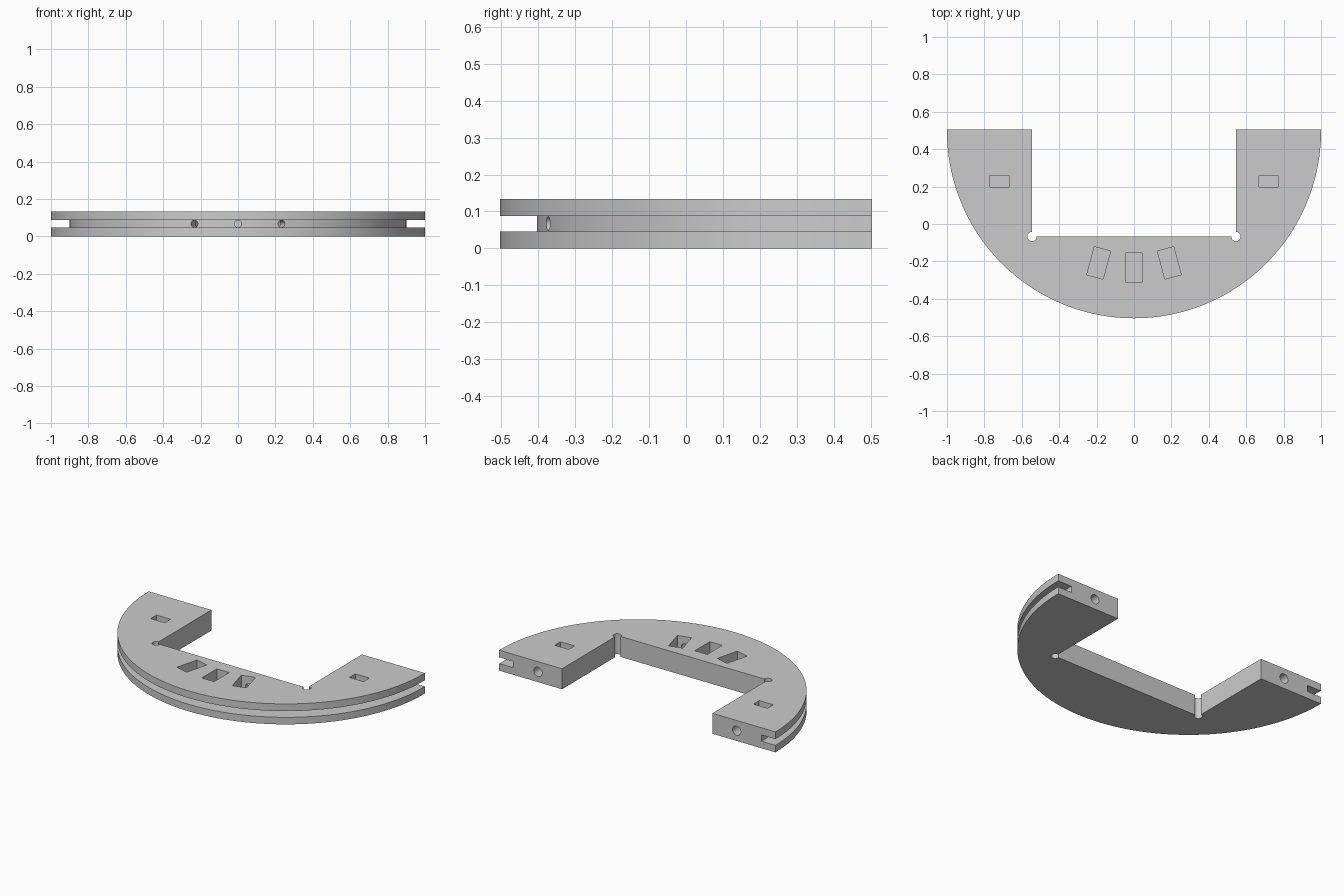
import bpy, bmesh, math
from mathutils import Matrix, Vector

H = 0.134            # plate thickness
CY = 0.496           # y of the arc centre
BACK = 0.504         # y of the rear faces
INNER_X, INNER_Y = 0.545, -0.067
MID = H / 2

old = bpy.data.objects.get("Cube")
if old:
    bpy.data.objects.remove(old, do_unlink=True)

grey = bpy.data.materials.new("plain grey")
grey.use_nodes = True
grey.diffuse_color = (0.6, 0.6, 0.6, 1)
grey.node_tree.nodes["Principled BSDF"].inputs["Base Color"].default_value = (0.6, 0.6, 0.6, 1)


def prism(name, outline, z0, z1):
    """Extrude a closed outline from z0 to z1."""
    bm = bmesh.new()
    face = bm.faces.new([bm.verts.new((x, y, z0)) for x, y in outline])
    top = bmesh.ops.extrude_face_region(bm, geom=[face])["geom"]
    verts = [v for v in top if isinstance(v, bmesh.types.BMVert)]
    bmesh.ops.translate(bm, verts=verts, vec=(0, 0, z1 - z0))
    bmesh.ops.recalc_face_normals(bm, faces=bm.faces[:])
    return finish(name, bm)


def finish(name, bm):
    mesh = bpy.data.meshes.new(name)
    bm.to_mesh(mesh)
    bm.free()
    mesh.materials.append(grey)
    obj = bpy.data.objects.new(name, mesh)
    bpy.context.collection.objects.link(obj)
    return obj


def circle(cx, cy, r, n):
    return [(cx + r * math.cos(2 * math.pi * i / n),
             cy + r * math.sin(2 * math.pi * i / n)) for i in range(n)]


def rod(name, start, end, r):
    """Round cutter between two points."""
    a, b = Vector(start), Vector(end)
    obj = prism(name, circle(0, 0, r, 32), 0, (b - a).length)
    spin = (b - a).to_track_quat('Z', 'Y').to_matrix().to_4x4()
    obj.data.transform(Matrix.Translation(a) @ spin)
    return obj


def radial(angle, r):
    return (r * math.sin(angle), CY - r * math.cos(angle))


def pocket(name, cx, cy, w, d, floor, angle=0):
    hw, hd = w / 2, d / 2
    obj = prism(name, [(-hw, -hd), (hw, -hd), (hw, hd), (-hw, hd)], floor, H + 0.05)
    obj.data.transform(Matrix.Translation((cx, cy, 0)) @ Matrix.Rotation(angle, 4, 'Z'))
    return obj


def cut(target, cutter):
    mod = target.modifiers.new("cut", 'BOOLEAN')
    mod.operation, mod.solver, mod.object = 'DIFFERENCE', 'EXACT', cutter
    bpy.context.view_layer.objects.active = target
    bpy.ops.object.modifier_apply(modifier=mod.name)
    bpy.data.objects.remove(cutter, do_unlink=True)


# Half-round plate with a rectangular bay in the rear
arc = [radial(math.radians(a * 1.5), 1.0) for a in range(-60, 61)]
outline = [(-1, BACK)] + arc + [(1, BACK), (INNER_X, BACK), (INNER_X, INNER_Y),
                               (-INNER_X, INNER_Y), (-INNER_X, BACK)]
plate = prism("half_round_plate", outline, 0, H)

# Groove around the curved rim
ring = prism("rim_groove_cutter", circle(0, CY, 1.2, 240), 0.046, 0.087)
cut(ring, prism("groove_core", circle(0, CY, 0.9, 240), -0.1, 0.3))
cut(plate, ring)

# Round reliefs in the bay corners, arm pockets and rear bolt holes
for s in (-1, 1):
    cut(plate, rod("corner_relief", (s * INNER_X, INNER_Y, -0.1),
                   (s * INNER_X, INNER_Y, 0.3), 0.025))
    cut(plate, pocket("arm_pocket", s * 0.72, 0.228, 0.102, 0.06, 0.025))
    cut(plate, rod("rear_hole", (s * 0.72, BACK + 0.1, MID), (s * 0.72, 0.228, MID), 0.03))

# Front pockets, each crossed by a radial hole from the groove
for degrees in (-15, 0, 15):
    a = math.radians(degrees)
    cut(plate, pocket("front_pocket", *radial(a, 0.729), 0.09, 0.155, 0.025, a))
    cut(plate, rod("radial_hole", (*radial(a, 0.95), MID), (*radial(a, 0.62), MID), 0.019))

# Smooth the curves, keep the edges crisp
bpy.ops.object.select_all(action='DESELECT')
plate.select_set(True)
bpy.context.view_layer.objects.active = plate
bpy.ops.object.shade_smooth_by_angle(angle=math.radians(30))
